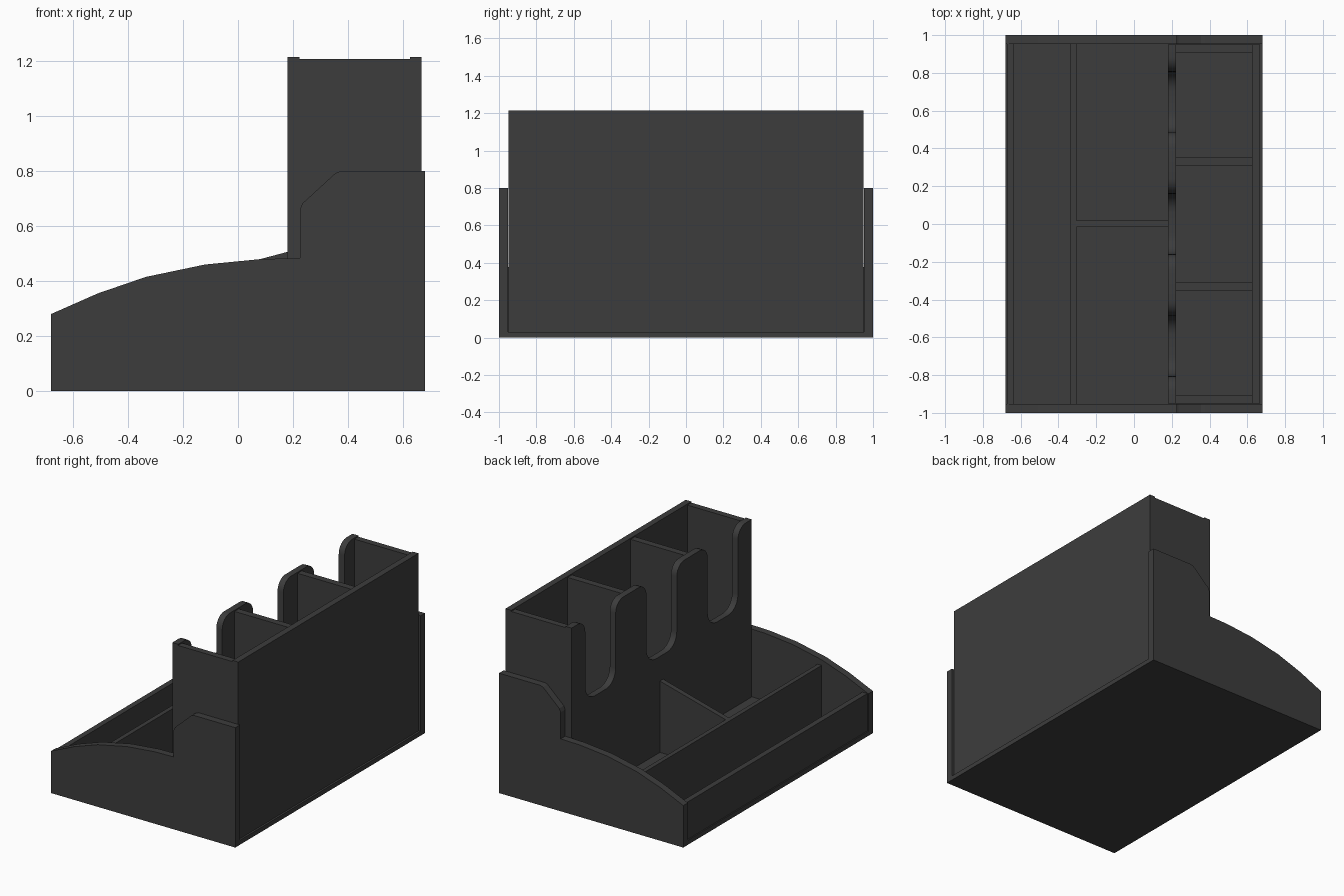
import bpy, bmesh
from math import sin, cos, radians
from mathutils import Vector

cube = bpy.data.objects.get("Cube")
if cube:
    bpy.data.objects.remove(cube, do_unlink=True)

# Single dark grey plastic
plastic = bpy.data.materials.new("dark grey plastic")
plastic.use_nodes = True
colour = (0.046, 0.046, 0.046, 1)
plastic.diffuse_color = colour
plastic.node_tree.nodes["Principled BSDF"].inputs["Base Color"].default_value = colour


def extrude(name, points, offset):
    """Solid made by pushing a flat outline along an offset."""
    bm = bmesh.new()
    face = bm.faces.new([bm.verts.new(p) for p in points])
    moved = bmesh.ops.extrude_face_region(bm, geom=[face])["geom"]
    bmesh.ops.translate(bm, vec=Vector(offset),
                        verts=[v for v in moved if isinstance(v, bmesh.types.BMVert)])
    bmesh.ops.recalc_face_normals(bm, faces=bm.faces)
    mesh = bpy.data.meshes.new(name)
    bm.to_mesh(mesh)
    bm.free()
    mesh.materials.append(plastic)
    obj = bpy.data.objects.new(name, mesh)
    bpy.context.collection.objects.link(obj)
    return obj


def box(name, x0, x1, y0, y1, z0, z1):
    outline = [(x0, y0, z0), (x1, y0, z0), (x1, y1, z0), (x0, y1, z0)]
    return extrude(name, outline, (0, 0, z1 - z0))


def arc(cy, cz, r, start, end, steps=6):
    angles = [radians(start + (end - start) * i / steps) for i in range(steps + 1)]
    return [(cy + r * cos(a), cz + r * sin(a)) for a in angles]


floor, inner = 0.03, 0.952
low_top, box_top, rim = 0.378, 1.207, 1.215
front_x, back_x = 0.18, 0.667

# Base plate
box("base", -0.68, 0.68, -inner, inner, 0, floor)

# Shaped side panels
side = [(-0.68, 0), (0.68, 0), (0.68, 0.8), (0.375, 0.8), (0.355, 0.793),
        (0.235, 0.683), (0.225, 0.66), (0.225, 0.483), (0.085, 0.48),
        (-0.12, 0.46), (-0.335, 0.415), (-0.51, 0.355), (-0.68, 0.28)]
for name, y, depth in (("right_side_panel", -1, 1 - inner), ("left_side_panel", 1, inner - 1)):
    extrude(name, [(x, y, z) for x, z in side], (0, depth, 0))

# Low tray walls
box("tray_front_wall", -0.672, -0.635, -inner, inner, floor, 0.28)
box("tray_cross_wall", -0.335, -0.305, -inner, inner, floor, low_top)
divider = [(-0.305, floor), (front_x, floor), (front_x, 0.506), (-0.305, low_top)]
extrude("tray_divider", [(x, -0.016, z) for x, z in divider], (0, 0.034, 0))

# Tall box: back wall, end walls and dividers
box("tall_back_wall", 0.625, back_x, -0.95, 0.95, floor, rim)
for name, y0, y1 in (("tall_end_wall_a", -0.95, -0.908), ("tall_end_wall_b", 0.908, 0.95),
                     ("tall_divider_a", -0.355, -0.31), ("tall_divider_b", 0.31, 0.355)):
    box(name, 0.22, 0.625, y0, y1, floor, box_top)

# Tall box front with three rounded finger slots
half, r_top, r_low, slot_low = 0.16, 0.08, 0.1, 0.67
outline = [(0.95, floor), (-0.95, floor), (-0.95, rim)]
for centre in (-0.645, 0, 0.645):
    a, b = centre - half, centre + half
    outline += arc(a - r_top, rim - r_top, r_top, 90, 0)
    outline += arc(a + r_low, slot_low + r_low, r_low, 180, 270)
    outline += arc(b - r_low, slot_low + r_low, r_low, 270, 360)
    outline += arc(b + r_top, rim - r_top, r_top, 180, 90)
outline.append((0.95, rim))
front = extrude("tall_front_wall", [(front_x, y, z) for y, z in outline], (0.043, 0, 0))

# Smooth only the rounded slot edges
bpy.ops.object.select_all(action="DESELECT")
front.select_set(True)
bpy.context.view_layer.objects.active = front
bpy.ops.object.shade_smooth_by_angle(angle=radians(30))
